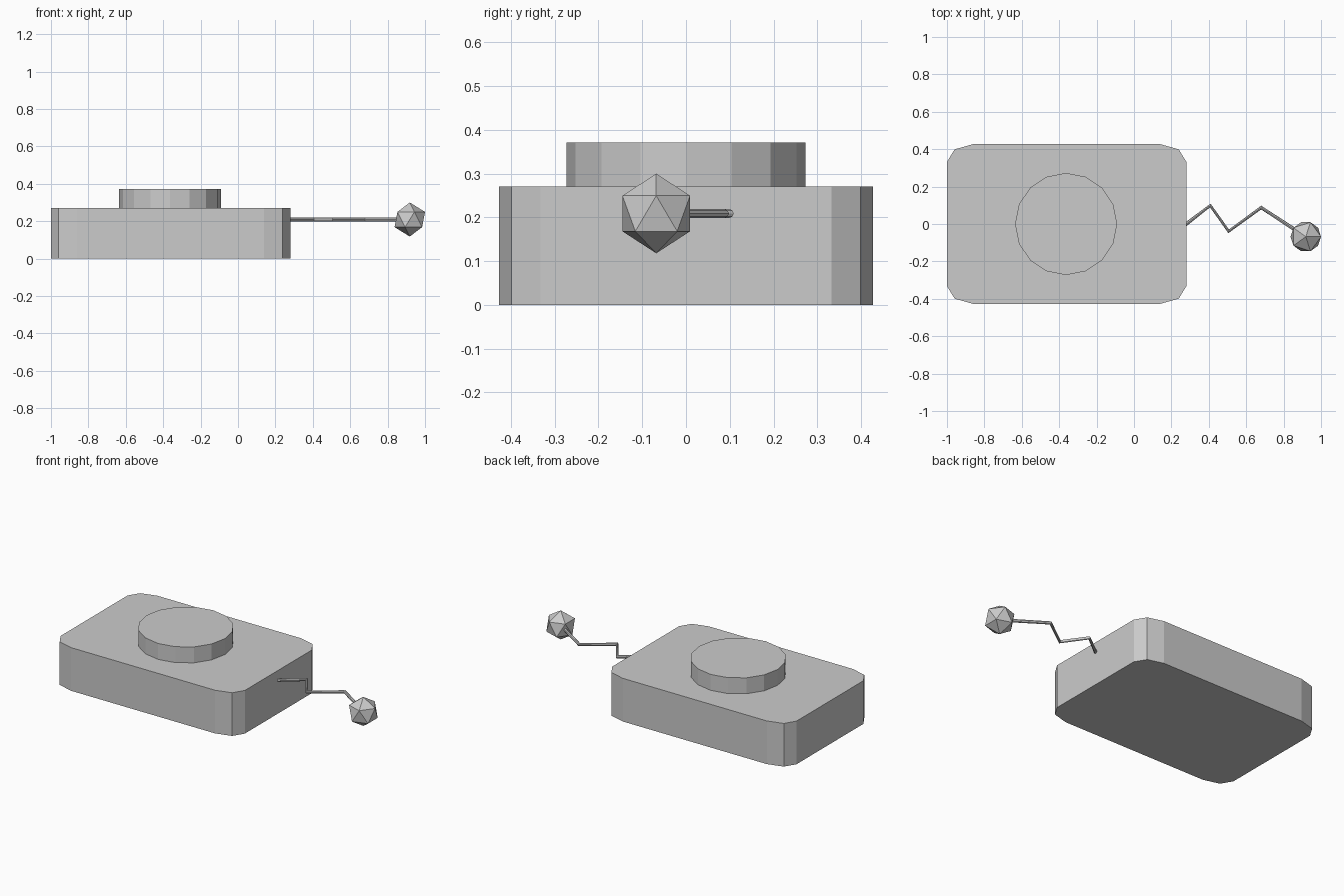
import bpy, bmesh, math
from mathutils import Matrix

if "Cube" in bpy.data.objects:
    bpy.data.objects.remove(bpy.data.objects["Cube"])


def add_object(name, bm):
    bmesh.ops.recalc_face_normals(bm, faces=bm.faces[:])
    mesh = bpy.data.meshes.new(name)
    bm.to_mesh(mesh)
    bm.free()
    obj = bpy.data.objects.new(name, mesh)
    bpy.context.collection.objects.link(obj)
    return obj


def prism(name, outline, z0, z1):
    bm = bmesh.new()
    face = bm.faces.new([bm.verts.new((x, y, z0)) for x, y in outline])
    top = bmesh.ops.extrude_face_region(bm, geom=[face], use_keep_orig=True)["geom"]
    bmesh.ops.translate(bm, vec=(0, 0, z1 - z0),
                        verts=[v for v in top if isinstance(v, bmesh.types.BMVert)])
    return add_object(name, bm)


# body: slab with stretched two-segment rounded corners
CX, HX, HY, RX, RY = -0.36, 0.64, 0.427, 0.14, 0.095
outline = []
for q, (sx, sy) in enumerate([(1, 1), (-1, 1), (-1, -1), (1, -1)]):
    for i in range(3):
        a = math.radians(90 * q + 45 * i)
        outline.append((CX + sx * (HX - RX) + RX * math.cos(a),
                        sy * (HY - RY) + RY * math.sin(a)))
prism("body", outline, 0, 0.271)

# round button on top
circle = [(-0.363 + 0.273 * math.cos(i * math.tau / 16),
           0.273 * math.sin(i * math.tau / 16)) for i in range(16)]
prism("top_button", circle, 0.271, 0.371)

# zigzag wire out of the right side
path = [(0.275, -0.003), (0.408, 0.099), (0.506, -0.039), (0.68, 0.088), (0.88, -0.043)]
curve = bpy.data.curves.new("wire", "CURVE")
curve.dimensions = "3D"
curve.bevel_depth = 0.01
curve.bevel_resolution = 2
curve.use_fill_caps = True
spline = curve.splines.new("POLY")
spline.points.add(len(path) - 1)
for p, (x, y) in zip(spline.points, path):
    p.co = (x, y, 0.209, 1)
spline.use_smooth = False
bpy.context.collection.objects.link(bpy.data.objects.new("wire", curve))

# faceted ball at the wire end
bm = bmesh.new()
bmesh.ops.create_icosphere(bm, subdivisions=1, radius=0.091,
                           matrix=Matrix.Translation((0.9185, -0.068, 0.209)))
add_object("wire_ball", bm)
